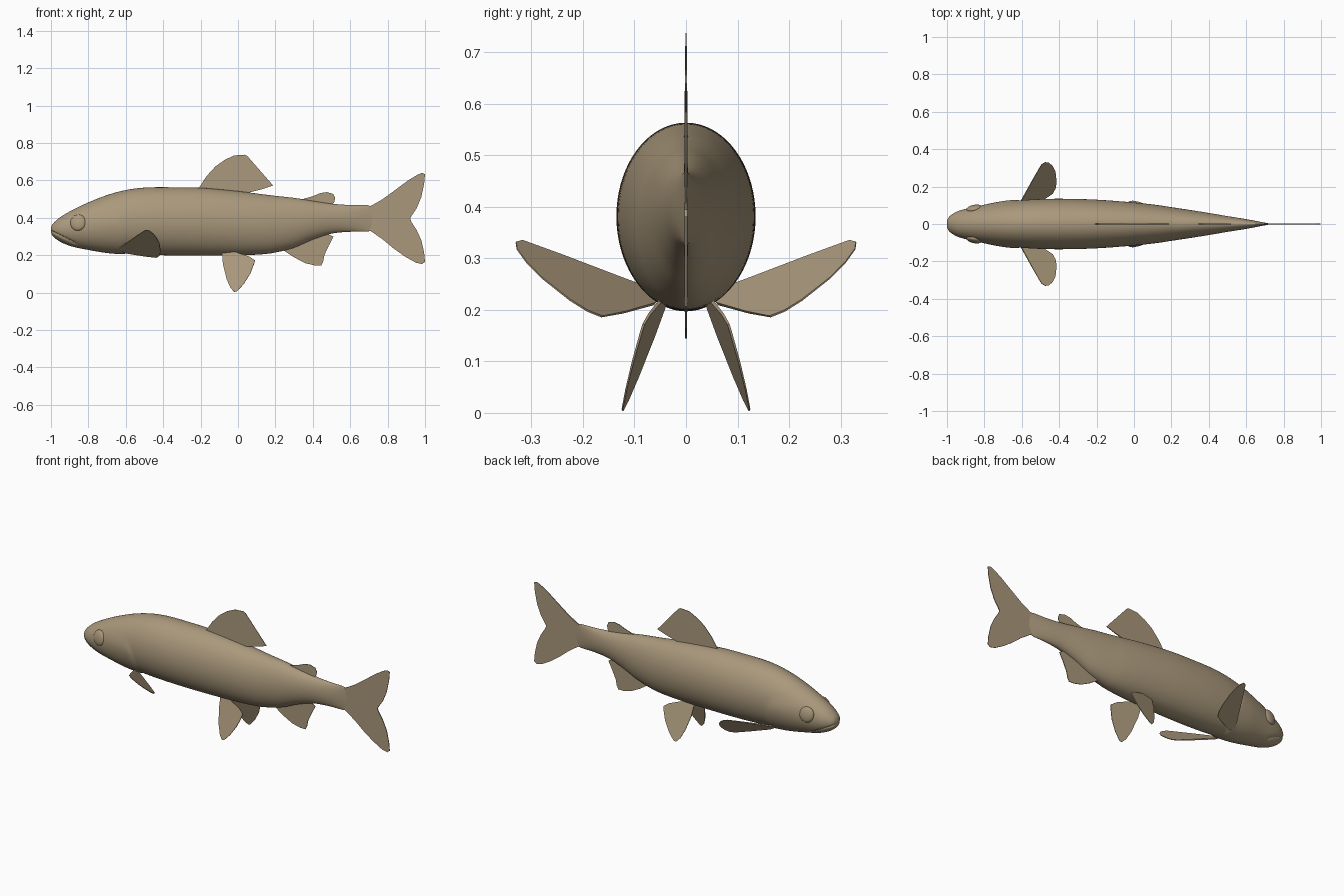
import bpy, bmesh, math
from mathutils import Vector, Matrix

if "Cube" in bpy.data.objects:
    bpy.data.objects.remove(bpy.data.objects["Cube"])

mat = bpy.data.materials.new("olive tan")
mat.diffuse_color = (0.40, 0.315, 0.2, 1)
mat.use_nodes = True
mat.node_tree.nodes["Principled BSDF"].inputs["Base Color"].default_value = mat.diffuse_color


def make(name, bm, angle=40):
    bmesh.ops.recalc_face_normals(bm, faces=bm.faces[:])
    me = bpy.data.meshes.new(name)
    bm.to_mesh(me)
    bm.free()
    me.materials.append(mat)
    ob = bpy.data.objects.new(name, me)
    bpy.context.collection.objects.link(ob)
    bpy.ops.object.select_all(action='DESELECT')
    ob.select_set(True)
    bpy.context.view_layer.objects.active = ob
    bpy.ops.object.shade_smooth_by_angle(angle=math.radians(angle))
    return ob


def spline(pts, sub):
    """Catmull-Rom curve through points of any dimension."""
    out = []
    for i in range(len(pts) - 1):
        p0, p1, p2, p3 = (pts[max(0, min(len(pts) - 1, i + k))] for k in (-1, 0, 1, 2))
        for s in range(sub):
            t = s / sub
            out.append([0.5 * (2 * b + (c - a) * t + (2 * a - 5 * b + 4 * c - d) * t * t
                               + (3 * b - a - 3 * c + d) * t ** 3)
                        for a, b, c, d in zip(p0, p1, p2, p3)])
    return out + [list(pts[-1])]


def smoothstep(a, b, v):
    t = max(0, min(1, (v - a) / (b - a)))
    return t * t * (3 - 2 * t)


# Body stations: x, top z, bottom z, half width
stations = [(-1, .345, .322, .012), (-.993, .363, .305, .032), (-.975, .383, .288, .05),
            (-.94, .41, .266, .069), (-.88, .444, .244, .086), (-.8, .482, .229, .102),
            (-.7, .521, .217, .117), (-.6, .548, .209, .127), (-.5, .561, .203, .133),
            (-.38, .563, .199, .135), (-.2, .56, .197, .13), (0, .542, .199, .115),
            (.12, .527, .204, .102), (.2, .517, .214, .09), (.3, .506, .24, .075),
            (.4, .49, .283, .059), (.5, .475, .315, .042), (.6, .468, .325, .026),
            (.69, .467, .326, .009), (.72, .455, .338, .003)]


def body():
    bm = bmesh.new()
    n, rings = 72, []
    for x, top, bot, w in spline(stations, 8):
        ring = []
        for k in range(n):
            a = 2 * math.pi * k / n
            y, z = w * math.cos(a), (top + bot) / 2 + (top - bot) / 2 * math.sin(a)
            # raised gill cover with a curved rear edge, low on the sides
            edge = -.6 - 2.2 * (z - .27) ** 2
            lift = .006 * (1 - smoothstep(edge - .012, edge + .012, x))
            lift *= smoothstep(-.85, -.68, x) * (1 - smoothstep(.36, .45, z))
            # mouth slit
            slit = .33 - .52 * (x + 1)
            if x < -.87:
                lift -= .009 * max(0, 1 - abs(z - slit) / .007)
            ring.append(bm.verts.new((x, y + lift * math.cos(a), z + lift * math.sin(a))))
        rings.append(ring)
    for r, q in zip(rings, rings[1:]):
        for k in range(n):
            bm.faces.new((r[k], r[(k + 1) % n], q[(k + 1) % n], q[k]))
    bm.faces.new(rings[0])
    bm.faces.new(rings[-1])
    make("body", bm, 60)


def fin(name, pts, root, normal):
    """Thin blade from a 3D outline, thickest near its root."""
    pts = [Vector(p) for p in pts]
    root, normal = Vector(root), Vector(normal).normalized()
    far = max((p - root).length for p in pts)
    bm = bmesh.new()
    sides = []
    for s in (1, -1):
        sides.append([bm.verts.new(p + normal * s * (.0012 + .003 * (1 - (p - root).length / far)))
                      for p in pts])
        bm.faces.new(sides[-1])
    n = len(pts)
    for i in range(n):
        j = (i + 1) % n
        bm.faces.new((sides[0][i], sides[0][j], sides[1][j], sides[1][i]))
    make(name, bm, 30)


body()

# Fins on the centre line, outlines in x, z
middle_fins = {
    "dorsal_fin": ((0, .5), [(-.23, .53), (-.205, .565), (-.17, .62), (-.12, .675), (-.07, .71), (-.02, .733),
                             (.035, .737), (.05, .73), (.188, .572), (.13, .553), (.05, .533), (0, .51)]),
    "adipose_fin": ((.42, .45), [(.32, .48), (.34, .498), (.4, .515), (.44, .532), (.475, .537), (.51, .527),
                                 (.52, .505), (.515, .485), (.5, .46), (.4, .46)]),
    "anal_fin": ((.38, .29), [(.22, .25), (.24, .228), (.3, .188), (.36, .157), (.41, .145), (.445, .144),
                              (.455, .165), (.462, .2), (.485, .25), (.51, .298), (.47, .32), (.35, .3)]),
}
for name, (root, pts) in middle_fins.items():
    fin(name, [(x, 0, z) for x, z in pts], (root[0], 0, root[1]), (0, 1, 0))

# Forked tail
tail = [(.66, .45), (.71, .463), (.77, .497), (.84, .548), (.91, .6), (.96, .63), (.985, .64), (1, .633),
        (.995, .58), (.98, .51), (.955, .45), (.93, .413), (.92, .395), (.93, .373), (.955, .335),
        (.98, .28), (.995, .215), (1, .165), (.985, .152), (.95, .16), (.89, .194), (.83, .237),
        (.77, .287), (.71, .328), (.66, .345)]
fin("tail_fin", [(x, 0, z) for x, z in tail], (.7, 0, .395), (0, 1, 0))

# Paired fins lie in slanted planes, eyes on the sides of the head
pectoral = [(-.64, .06), (-.6, .13), (-.54, .24), (-.495, .318), (-.475, .33), (-.455, .328), (-.435, .31),
            (-.42, .28), (-.414, .225), (-.42, .19), (-.435, .163), (-.5, .12), (-.6, .06)]
pelvic = [(-.085, .215), (-.08, .15), (-.06, .07), (-.04, .025), (-.02, .004), (-.005, .007), (.03, .045),
          (.065, .1), (.088, .16), (.09, .172), (.06, .192), (0, .212), (-.04, .225)]
for side, s in (("right", -1), ("left", 1)):
    fin(side + "_pectoral_fin", [(x, s * y, -.192 - .601 * x + .721 * y) for x, y in pectoral],
        (-.62, s * .08, .24), (.601, -s * .721, 1))
    fin(side + "_pelvic_fin", [(x, s * (.127 + .16 * x - .343 * z), z) for x, z in pelvic],
        (-.05, s * .045, .21), (-.16, s, .343))
    bm = bmesh.new()
    bmesh.ops.create_uvsphere(bm, u_segments=32, v_segments=16, radius=1)
    place = (Matrix.Translation((-.855, s * .084, .374)) @ Matrix.Rotation(s * math.radians(12), 4, 'Z')
             @ Matrix.Rotation(s * math.radians(10), 4, 'X')
             @ Matrix.Diagonal((.042, .017, .044, 1)) @ Matrix.Rotation(math.pi / 2, 4, 'X'))
    bmesh.ops.transform(bm, matrix=place, verts=bm.verts[:])
    make(side + "_eye", bm)
